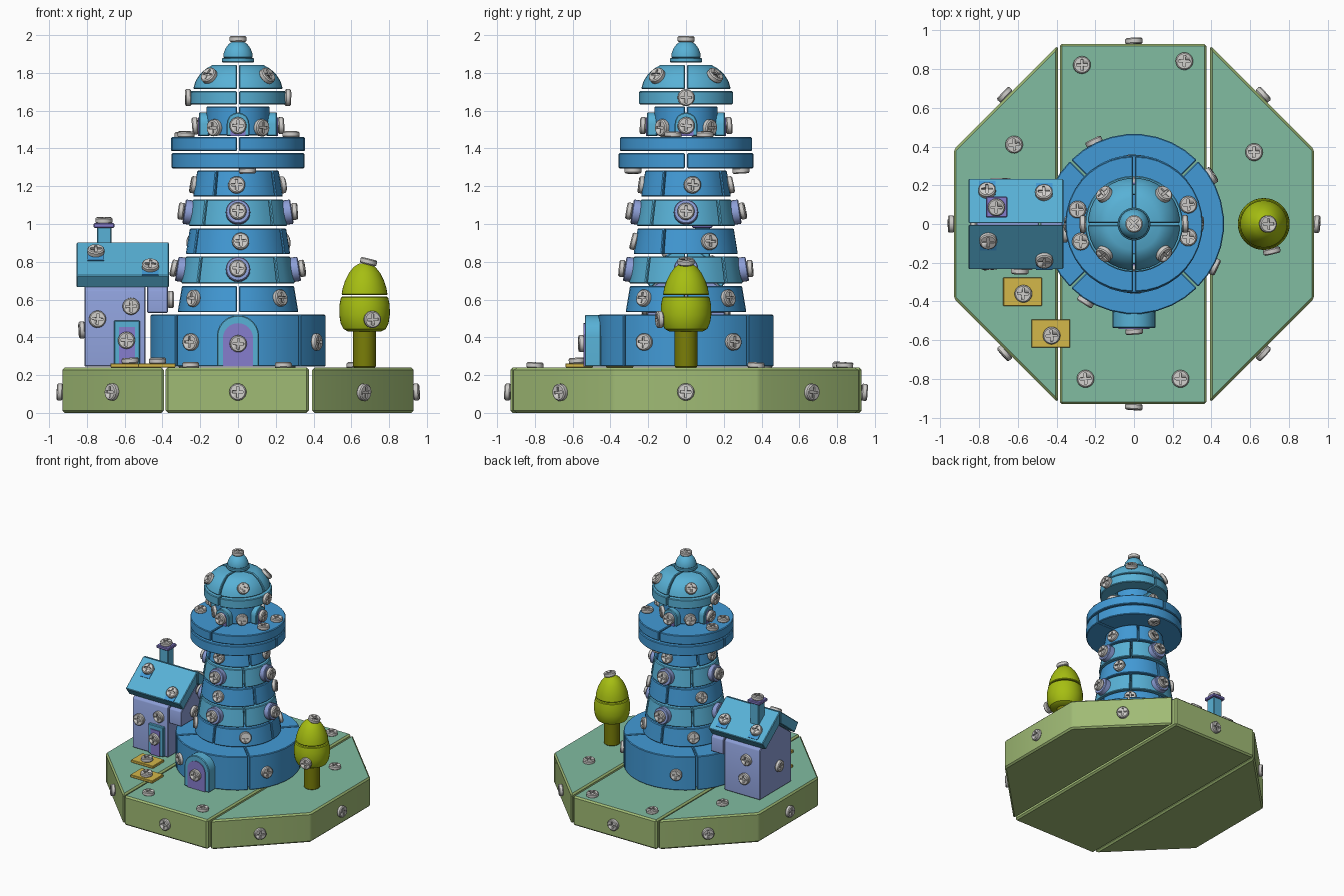
import bpy, bmesh, math, random
from mathutils import Vector, Matrix

if "Cube" in bpy.data.objects:
    bpy.data.objects.remove(bpy.data.objects["Cube"])

random.seed(4)
COLOURS = dict(screw_grey=(206, 204, 201), tower_blue=(66, 154, 214), sky_blue=(88, 177, 214),
               door_purple=(134, 125, 205), wall_periwinkle=(141, 159, 216), grass_green=(160, 187, 117),
               mint_top=(129, 188, 161), leaf=(166, 190, 18), trunk_olive=(122, 126, 8), path_yellow=(212, 183, 74))
M = {}
for n, c in COLOURS.items():
    M[n] = bpy.data.materials.new(n)
    M[n].diffuse_color = [((v / 255 + .055) / 1.055) ** 2.4 if v > 10 else v / 3300 for v in c] + [1]


def finish(name, bm, mat, bevel=.005, matrix=None, top=None):
    """Bevel hard edges, shade, colour and link one part."""
    bmesh.ops.recalc_face_normals(bm, faces=bm.faces)
    if bevel:
        hard = [e for e in bm.edges if e.calc_face_angle(0) > .7]
        bmesh.ops.bevel(bm, geom=hard, offset=bevel, segments=1, affect='EDGES', clamp_overlap=True)
    bm.normal_update()
    me = bpy.data.meshes.new(name)
    me.materials.append(M[mat])
    if top:
        me.materials.append(M[top])
        for f in bm.faces:
            f.material_index = int(f.normal.z > .9)
    for f in bm.faces:
        f.smooth = True
    bm.to_mesh(me)
    bm.free()
    me.set_sharp_from_angle(angle=math.radians(30))
    ob = bpy.data.objects.new(name, me)
    bpy.context.collection.objects.link(ob)
    if matrix:
        ob.matrix_world = matrix
    return ob


def prism(name, pts, z0, z1, mat, matrix=None, bevel=.005, top=None):
    """Outline in local xy, extruded along local z."""
    bm = bmesh.new()
    lo, hi = ([bm.verts.new((x, y, z)) for x, y in pts] for z in (z0, z1))
    bm.faces.new(lo)
    bm.faces.new(hi)
    for i in range(len(pts)):
        j = (i + 1) % len(pts)
        bm.faces.new((lo[i], lo[j], hi[j], hi[i]))
    return finish(name, bm, mat, bevel, matrix, top)


def rect(x0, x1, y0, y1):
    return [(x0, y0), (x1, y0), (x1, y1), (x0, y1)]


def arch(w, h):
    """Arched outline: half width w, total height h."""
    return [(-w, 0), (w, 0)] + [(w * math.cos(math.pi * i / 12), h - w + w * math.sin(math.pi * i / 12)) for i in range(13)]


def circle(r, n=24):
    return [(r * math.cos(2 * math.pi * i / n), r * math.sin(2 * math.pi * i / n)) for i in range(n)]


def facing(p, n):
    """Frame at p whose local z points along n and local y points up."""
    return Matrix.Translation(p) @ Vector(n).to_track_quat('Z', 'Y').to_matrix().to_4x4()


def revolve(name, prof, mat, pieces=1, turn=0, gap=.005, centre=(0, 0)):
    """Turned solid, cut into equal wedges separated by a thin gap."""
    seg = 36 // pieces
    for k in range(pieces):
        a0 = math.radians(turn + k * 360 / pieces)
        mid, s, g = a0 + math.pi / pieces, 0, 0
        if pieces > 1:
            s, g = gap / math.sin(math.pi / pieces), gap
        ox, oy = centre[0] + s * math.cos(mid), centre[1] + s * math.sin(mid)
        bm = bmesh.new()
        rows = []
        for i in range(seg + (pieces > 1)):
            a = a0 + i * 2 * math.pi / 36
            rows.append([bm.verts.new((ox + (r - g) * math.cos(a), oy + (r - g) * math.sin(a), z)) for r, z in prof])
        loop = rows + rows[:1] if pieces == 1 else rows
        for p, q in zip(loop, loop[1:]):
            for j in range(len(prof) - 1):
                bm.faces.new((p[j], q[j], q[j + 1], p[j + 1]))
        ends = [], []
        if pieces > 1:
            ends = tuple([bm.verts.new((ox, oy, prof[j][1]))] for j in (0, -1))
            for row in (rows[0], rows[-1]):
                bm.faces.new(ends[0] + row + ends[1])
        bm.faces.new(ends[0] + [r[0] for r in rows])
        bm.faces.new(ends[1] + [r[-1] for r in rows])
        finish(f"{name}_{k + 1}", bm, mat)


# Screw template: pan head with a recessed cross
head = prism("screw_head", circle(.045), -.002, .03, 'screw_grey', bevel=.006)
a, b = .006, .029
cross = [(a, b), (-a, b), (-a, a), (-b, a), (-b, -a), (-a, -a), (-a, -b), (a, -b), (a, -a), (b, -a), (b, a), (a, a)]
cutter = prism("cross_cutter", cross, .02, .05, 'screw_grey', bevel=0)
cutter.hide_render = True
mod = head.modifiers.new("cross", 'BOOLEAN')
mod.operation, mod.object, mod.solver = 'DIFFERENCE', cutter, 'EXACT'
bpy.context.view_layer.update()
SCREW = bpy.data.meshes.new_from_object(head.evaluated_get(bpy.context.evaluated_depsgraph_get()))
bpy.data.objects.remove(head)
bpy.data.objects.remove(cutter)


def screw(p, n):
    ob = bpy.data.objects.new("screw", SCREW)
    tilt = [Matrix.Rotation(random.uniform(-.08, .08), 4, ax) for ax in 'XYZ']
    ob.matrix_world = facing(p, n) @ tilt[0] @ tilt[1] @ tilt[2]
    bpy.context.collection.objects.link(ob)


def polar(deg, r, z):
    t = math.radians(deg)
    return Vector((r * math.cos(t), r * math.sin(t), z))


def ring_screws(angles, r, z, up=0):
    for d in angles:
        screw(polar(d, r, z), polar(d, 1, up))


AXES, DIAG = (-90, 0, 90, 180), (-135, -45, 45, 135)

# Octagonal ground in three slabs
A, B = .93, .385
side = [(-B - .008, -A + .008), (-B - .008, A - .008), (-A, B), (-A, -B)]
prism("ground_left", side, 0, .24, 'grass_green', bevel=.012, top='mint_top')
prism("ground_middle", rect(-B + .002, B - .01, -A, A), 0, .24, 'grass_green', bevel=.012, top='mint_top')
prism("ground_right", [(-x, y) for x, y in side], 0, .24, 'grass_green', bevel=.012, top='mint_top')
ring_screws(AXES + DIAG, A, .11)
for x, y in ((-.27, .82), (.26, .84), (-.62, .41), (.62, .37), (-.25, -.8), (.24, -.8)):
    screw((x, y, .238), (0, 0, 1))

# Tower drum and tapering courses
revolve("tower_drum", [(.463, .245), (.463, .52)], 'tower_blue', 4, 45)
ring_screws((-122, -28, 32, 116), .458, .375)
for i, (z0, z1, r0, r1, mat, n, turn) in enumerate((
        (.533, .672, .32, .297, 'tower_blue', 4, 0), (.685, .827, .3, .276, 'sky_blue', 4, 45),
        (.84, .977, .277, .255, 'tower_blue', 3, -27), (.99, 1.13, .26, .238, 'sky_blue', 4, 45),
        (1.145, 1.282, .236, .214, 'tower_blue', 4, -32))):
    revolve(f"tower_course_{i + 1}", [(r0, z0), (r1, z1)], mat, n, turn)
ring_screws((-138, -45, 45, 135), .303, .605, .17)
ring_screws((-87, 27, 150), .263, .905, .17)
ring_screws((-92, 8, 88, 180), .222, 1.205, .17)

# Round windows on the light courses
for z, r in ((.757, .285), (1.06, .246)):
    for d in AXES:
        prism("round_window", circle(.065), -.02, .04, 'wall_periwinkle', facing(polar(d, r, z), polar(d, 1, .15)))
    ring_screws(AXES, r + .04, z + .006, .15)

# Gallery
revolve("gallery_lower", [(.357, 1.295), (.357, 1.375)], 'tower_blue', 2, 0)
revolve("gallery_upper", [(.355, 1.386), (.355, 1.46)], 'tower_blue', 2, 90)
for y in (-.28, .29):
    screw((.05, y, 1.297), (0, 0, -1))
for x, y in ((-.29, .075), (-.275, -.09), (.28, .1), (.28, -.07)):
    screw((x, y, 1.46), (0, 0, 1))

# Lantern room with arched windows
revolve("lantern_room", [(.168, 1.468), (.168, 1.622)], 'tower_blue', 4, 0)
for d in AXES:
    f = facing(polar(d, .15, 1.465), polar(d, 1, 0))
    prism("lantern_window_frame", arch(.06, .125), 0, .057, 'sky_blue', f)
    prism("lantern_window_pane", arch(.04, .1), .052, .063, 'door_purple', f, 0)
ring_screws(AXES, .213, 1.52)
ring_screws(DIAG, .164, 1.51)

# Roof rim, dome and finial
revolve("roof_rim", [(.253, 1.632), (.253, 1.703)], 'sky_blue', 2, 90)
ring_screws((0, 180), .25, 1.67)
revolve("roof_dome", [(.238, 1.715), (.225, 1.757), (.2, 1.795), (.17, 1.822), (.133, 1.843)], 'sky_blue', 4, 0)
ring_screws(DIAG, .207, 1.777, .8)
revolve("finial_collar", [(.085, 1.855), (.085, 1.88)], 'sky_blue')
revolve("finial_cap", [(.078, 1.88), (.076, 1.905), (.066, 1.93), (.05, 1.952), (.03, 1.966)], 'sky_blue')
screw((0, 0, 1.965), (.05, .05, 1))

# Tower door
f = facing((0, -.45, .245), (0, -1, 0))
prism("tower_door_frame", arch(.112, .272), 0, .086, 'sky_blue', f)
prism("tower_door_panel", arch(.08, .23), .08, .092, 'door_purple', f, 0)
screw((0, -.54, .367), (0, -1, 0))

# House: gabled body and link to the tower (outline in yz, extruded along x)
YZ = Matrix(((0, 0, 1, 0), (1, 0, 0, 0), (0, 1, 0, 0), (0, 0, 0, 1)))


def gable(z):
    return [(-.205, z), (.205, z), (.205, .648), (0, .8), (-.205, .648)]


prism("house_body", gable(.245), -.813, -.49, 'wall_periwinkle', YZ)
prism("house_link", gable(.53), -.482, -.37, 'wall_periwinkle', YZ)
for p, n in (((-.745, -.205, .495), (0, -1, 0)), ((-.565, -.205, .565), (0, -1, 0)), ((-.813, -.03, .44), (-1, 0, 0)),
             ((-.7, .205, .55), (0, 1, 0)), ((-.68, .205, .39), (0, 1, 0)), ((-.37, -.05, .6), (1, 0, 0))):
    screw(p, n)

# House roof slabs with small tiles under the screws
for s, spots in ((-1, ((-.753, -.08), (-.464, -.18))), (1, ((-.758, .165), (-.464, .155)))):
    slab = [(s * .004, .905), (s * .235, .727), (s * .187, .663), (s * .004, .805)]
    prism("house_roof", slab, -.855, -.365, 'sky_blue', YZ)
    n = Vector((0, s * .61, .79))
    for x, y in spots:
        p = Vector((x, y, .908 - abs(y) * .771))
        down = Vector((0, s * .79, -.61)) * .025
        prism("roof_tile", rect(-.043, .043, -.043, .043), -.004, .005, 'tower_blue', facing(p + down, n), 0)
        screw(p, n)

# Chimney
prism("chimney", rect(-.747, -.669, .048, .126), .79, .985, 'sky_blue')
prism("chimney_cap", rect(-.764, -.654, .033, .141), .98, 1.005, 'door_purple')
screw((-.71, .087, 1.005), (0, 0, 1))

# House door
f = facing((-.588, -.2, .248), (0, -1, 0))
prism("house_door_frame", rect(-.068, .068, 0, .242), 0, .027, 'sky_blue', f)
prism("house_door_panel", rect(-.042, .042, 0, .207), .022, .033, 'door_purple', f, 0)
screw((-.59, -.229, .385), (0, -1, 0))

# Stepping plates
for x, y in ((-.575, -.35), (-.43, -.565)):
    prism("stepping_plate", rect(x - .1, x + .1, y - .073, y + .073), .241, .262, 'path_yellow', bevel=.003)
    screw((x + .005, y - .01, .262), (0, 0, 1))

# Tree
T = (.67, 0)
revolve("tree_trunk", [(.06, .24), (.06, .44)], 'trunk_olive', centre=T)
revolve("tree_lower_crown", [(.085, .43), (.112, .444), (.127, .475), (.134, .52), (.133, .57), (.124, .615)], 'leaf', centre=T)
revolve("tree_upper_crown", [(.122, .624), (.116, .66), (.103, .7), (.083, .74), (.058, .772), (.03, .79)], 'leaf', centre=T)
screw((.688, 0, .787), (.25, 0, 1))
screw((.708, -.126, .495), (.3, -1, 0))

for m in bpy.data.materials:
    if m.users and not m.is_grease_pencil:
        m.use_nodes = True
        m.node_tree.nodes["Principled BSDF"].inputs["Base Color"].default_value = m.diffuse_color
